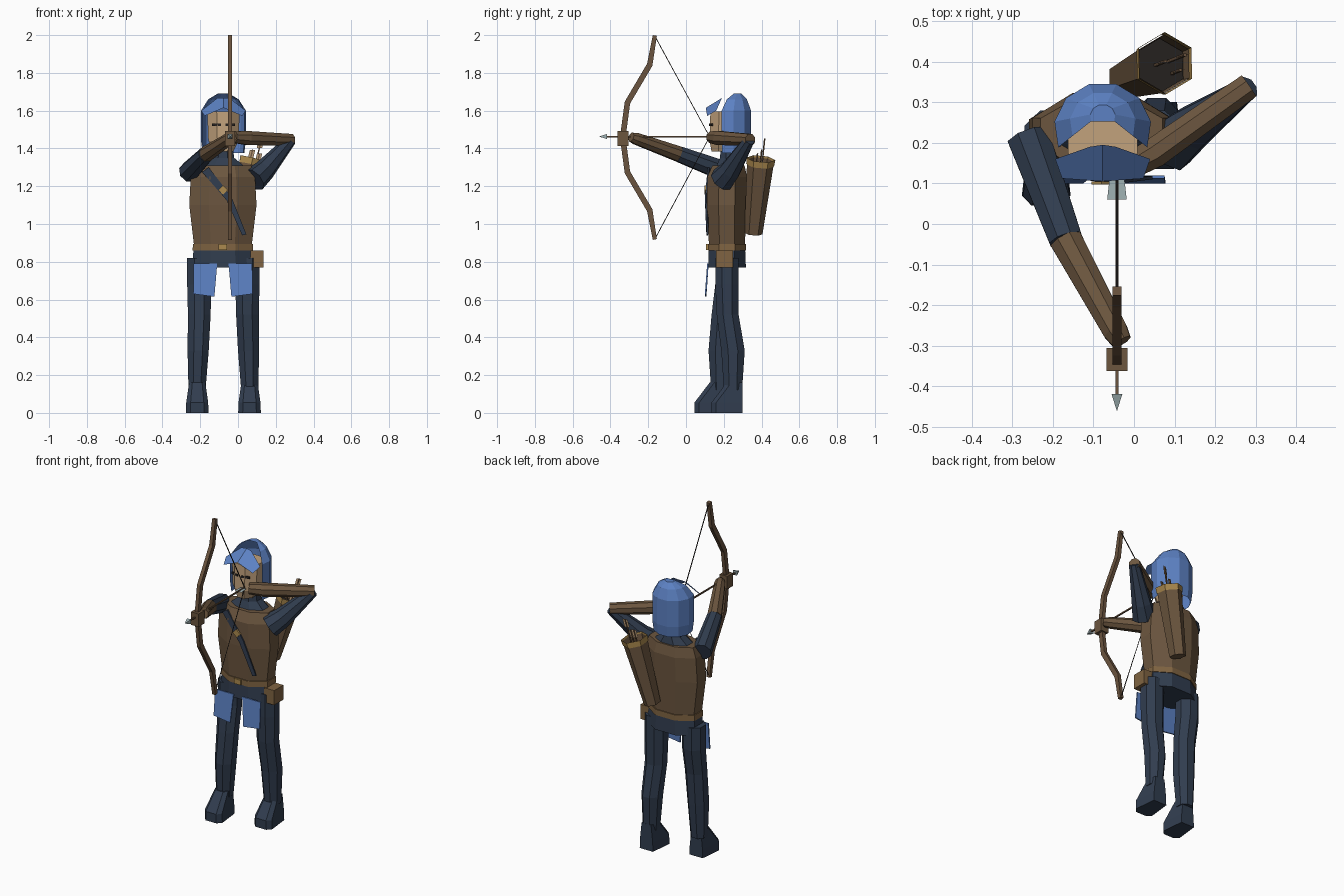
import bpy, math
from mathutils import Vector as V

if "Cube" in bpy.data.objects:
    bpy.data.objects.remove(bpy.data.objects["Cube"])


def mat(name, rgb):
    m = bpy.data.materials.new(name)
    lin = [((c / 255 + 0.055) / 1.055) ** 2.4 for c in rgb]
    m.diffuse_color = (*lin, 1)
    m.use_nodes = True
    m.node_tree.nodes["Principled BSDF"].inputs["Base Color"].default_value = m.diffuse_color
    return m


LEATHER = mat("leather brown", (108, 86, 63))
TAN = mat("belt tan", (128, 100, 66))
NAVY = mat("navy cloth", (49, 61, 79))
BLUE = mat("blue cloth", (92, 129, 195))
SKIN = mat("skin", (194, 162, 124))
METAL = mat("pale metal", (160, 178, 180))
GOLD = mat("gold", (172, 138, 78))
DARK = mat("dark", (38, 34, 32))
WOOD = mat("bow wood", (106, 83, 62))


def obj(name, verts, faces, m):
    me = bpy.data.meshes.new(name)
    me.from_pydata([tuple(v) for v in verts], [], faces)
    me.materials.append(m)
    me.validate()
    o = bpy.data.objects.new(name, me)
    bpy.context.collection.objects.link(o)
    return o


def loft(name, rings, m, caps=(True, True), closed=True):
    """Skin a list of equal-length rings of points."""
    n = len(rings[0])
    verts = [p for r in rings for p in r]
    faces = []
    for i in range(len(rings) - 1):
        for j in range(n if closed else n - 1):
            k = (j + 1) % n
            faces.append((i * n + j, i * n + k, (i + 1) * n + k, (i + 1) * n + j))
    if caps[0]:
        faces.append(tuple(reversed(range(n))))
    if caps[1]:
        faces.append(tuple(range(len(verts) - n, len(verts))))
    return obj(name, verts, faces, m)


def stack(name, rows, m, n=8, caps=(True, True)):
    """Vertical form; row = cx, cy, z, rx, ry measured to the flats."""
    f = 1 / math.cos(math.pi / n)
    rings = []
    for cx, cy, z, rx, ry in rows:
        a = [(j + 0.5) * math.tau / n for j in range(n)]
        rings.append([(cx + rx * f * math.cos(t), cy + ry * f * math.sin(t), z) for t in a])
    return loft(name, rings, m, caps)


def tube(name, pts, radii, m, n=8, caps=(True, True)):
    """Round-section limb through points."""
    pts = [V(p) for p in pts]
    rings = []
    for i, p in enumerate(pts):
        d = (pts[min(i + 1, len(pts) - 1)] - pts[max(i - 1, 0)]).normalized()
        ref = V((0, 0, 1)) if abs(d.z) < 0.9 else V((0, 1, 0))
        u = ref.cross(d).normalized()
        w = d.cross(u)
        a = [(j + 0.5) * math.tau / n for j in range(n)]
        rings.append([p + radii[i] * (math.cos(t) * u + math.sin(t) * w) for t in a])
    return loft(name, rings, m, caps)


def box(name, lo, hi, m):
    (a, b, c), (d, e, f) = lo, hi
    return loft(name, [[(a, b, z), (d, b, z), (d, e, z), (a, e, z)] for z in (c, f)], m)


def plate(name, pts, m, thick=0.008):
    """Thin flat panel from its outline, thickened towards the back."""
    return loft(name, [pts, [(x, y + thick, z) for x, y, z in pts]], m)


CX = -0.08

# Legs and boots, one foot forward
for side, x, s, dy in (("right", -0.205, -1, -0.045), ("left", 0.05, 1, 0.045)):
    stack(side + "_leg", [(x + s * 0.012, 0.215 + dy * 0.75, 0.12, 0.045, 0.048),
                          (x + s * 0.006, 0.215 + dy * 0.75, 0.33, 0.056, 0.062),
                          (x, 0.207 + dy * 0.3, 0.52, 0.060, 0.058),
                          (x, 0.217, 0.68, 0.064, 0.062),
                          (x, 0.217, 0.82, 0.064, 0.062)], NAVY)
    fx, fy = x + s * 0.011, 0.17 + dy
    rings = []
    for z, w, front, back in ((0, 0.060, -0.08, 0.085), (0.055, 0.058, -0.08, 0.085),
                              (0.16, 0.043, 0.0, 0.085)):
        rings.append([(fx - w, fy + front + 0.025, z), (fx - w * 0.6, fy + front, z),
                      (fx + w * 0.6, fy + front, z), (fx + w, fy + front + 0.025, z),
                      (fx + w * 0.75, fy + back, z), (fx - w * 0.75, fy + back, z)])
    loft(side + "_boot", rings, NAVY)

# Trunk: tunic hem, jerkin, shoulders, neck
stack("tunic_hem", [(CX, 0.217, 0.77, 0.163, 0.100), (CX, 0.217, 0.87, 0.155, 0.096)], NAVY)
stack("jerkin", [(CX, 0.217, 0.88, 0.152, 0.095), (CX, 0.215, 1.10, 0.178, 0.104),
                 (CX, 0.218, 1.25, 0.170, 0.105), (CX, 0.225, 1.31, 0.150, 0.085)], LEATHER)
stack("shoulder_cloth", [(CX, 0.23, 1.30, 0.120, 0.072), (CX, 0.235, 1.35, 0.06, 0.055),
                         (CX, 0.235, 1.42, 0.05, 0.05)], NAVY)
stack("belt", [(CX, 0.217, 0.86, 0.160, 0.101), (CX, 0.217, 0.895, 0.159, 0.101)], TAN)
box("belt_buckle", (CX - 0.022, 0.106, 0.862), (CX + 0.022, 0.12, 0.893), GOLD)
box("belt_pouch", (0.065, 0.16, 0.77), (0.135, 0.25, 0.86), TAN)

# Cloth flaps hanging from the belt
for side, s in (("right", -1), ("left", 1)):
    plate(side + "_flap", [(CX + s * 0.03, 0.112, 0.79), (CX + s * 0.155, 0.112, 0.79),
                           (CX + s * 0.157, 0.10, 0.63), (CX + s * 0.045, 0.10, 0.615)], BLUE)

# Chest strap with buckle
plate("chest_strap", [(-0.19, 0.118, 1.275), (-0.06, 0.100, 1.125), (0.022, 0.108, 0.94),
                      (0.045, 0.110, 0.945), (-0.035, 0.100, 1.145), (-0.155, 0.115, 1.30)], NAVY)
plate("strap_buckle", [(-0.105, 0.097, 1.18), (-0.078, 0.097, 1.155),
                       (-0.053, 0.097, 1.18), (-0.08, 0.097, 1.205)], GOLD)

# Head
HX = -0.077
stack("head", [(HX, 0.20, 1.385, 0.052, 0.065), (HX, 0.205, 1.44, 0.080, 0.080),
               (HX, 0.207, 1.595, 0.086, 0.078)], SKIN)
for side, s in (("right", -1), ("left", 1)):
    x0, x1 = sorted((HX + s * 0.012, HX + s * 0.06))
    plate(side + "_eye", [(x0, 0.122 + 0.012 * (s < 0), 1.518), (x1, 0.122 + 0.012 * (s > 0), 1.518),
                          (x1, 0.122 + 0.012 * (s > 0), 1.531), (x0, 0.122 + 0.012 * (s < 0), 1.531)], DARK)

# Hood, open at the face
rings = []
for z, k, cy in ((1.375, 0.93, 0.235), (1.44, 1.0, 0.235), (1.60, 1.0, 0.235),
                 (1.66, 0.68, 0.248), (1.69, 0.26, 0.265)):
    a = [math.radians(-24 + 228 * j / 7) for j in range(8)]
    rings.append([(HX + 0.120 * k * math.cos(t), cy + 0.114 * k * math.sin(t), z) for t in a])
loft("hood", rings, BLUE, (False, True), closed=False)

# Folded peak above the brow
peak = [(HX, 0.195, 1.668), (HX, 0.105, 1.615)]
for s in (-1, 1):
    peak += [(HX + s * 0.032, 0.19, 1.667), (HX + s * 0.117, 0.16, 1.60), (HX + s * 0.10, 0.112, 1.572)]
obj("hood_peak", peak, [(0, 2, 3, 4, 1), (0, 1, 7, 6, 5)], BLUE)

# Bow arm
tube("bow_upper_arm", [(-0.26, 0.215, 1.275), (-0.168, -0.038, 1.37)], [0.056, 0.044], NAVY)
tube("bow_forearm", [(-0.168, -0.038, 1.37), (-0.045, -0.265, 1.452), (-0.03, -0.29, 1.46)],
     [0.043, 0.033, 0.026], LEATHER)

# Drawing arm
tube("draw_upper_arm", [(0.085, 0.19, 1.235), (0.14, 0.235, 1.285), (0.28, 0.335, 1.445)],
     [0.068, 0.058, 0.030], NAVY)
tube("draw_forearm", [(0.283, 0.34, 1.445), (0.05, 0.175, 1.455), (-0.02, 0.135, 1.46)],
     [0.034, 0.040, 0.033], LEATHER)

# Bow limbs, grip and string
BX = -0.042
half = [(-0.335, 0.0), (-0.31, 0.185), (-0.192, 0.385), (-0.165, 0.54)]
bow = [(y, 1.458 - h) for y, h in reversed(half)] + [(y, 1.458 + h) for y, h in half[1:]]
rings = []
for i, (y, z) in enumerate(bow):
    a, b = bow[max(i - 1, 0)], bow[min(i + 1, len(bow) - 1)]
    d = V((b[0] - a[0], b[1] - a[1])).normalized()
    t = 0.015 if 0 < i < len(bow) - 1 else 0.011
    rings.append([(BX + sx * 0.011, y + sy * t * d.y, z - sy * t * d.x)
                  for sx, sy in ((-1, -1), (1, -1), (1, 1), (-1, 1))])
loft("bow", rings, WOOD)
box("bow_grip", (BX - 0.026, -0.362, 1.412), (BX + 0.026, -0.305, 1.492), LEATHER)
tube("bow_string", [(BX, -0.165, 1.995), (BX, 0.125, 1.462), (BX, -0.165, 0.92)],
     [0.003] * 3, DARK, 4)

# Nocked arrow
tube("arrow_shaft", [(BX, -0.42, 1.463), (BX, 0.12, 1.463)], [0.0055] * 2, WOOD, 4)
tube("arrow_head", [(BX, -0.46, 1.463), (BX, -0.418, 1.463)], [0.0005, 0.019], METAL, 4)
obj("arrow_fletching", [(BX - 0.024, 0.06, 1.463), (BX + 0.024, 0.06, 1.463),
                        (BX + 0.018, 0.115, 1.463), (BX - 0.018, 0.115, 1.463)], [(0, 1, 2, 3)], METAL)

# Quiver, leaning across the back, with spare arrows
low, top = V((-0.02, 0.357, 0.95)), V((0.075, 0.395, 1.335))
axis = (top - low).normalized()
tube("quiver", [low, top], [0.048, 0.072], LEATHER, 6, (True, False))
tube("quiver_rim", [top - axis * 0.025, top + axis * 0.01], [0.074, 0.077], GOLD, 6, (False, False))
tube("quiver_inside", [top - axis * 0.05, top - axis * 0.045], [0.067, 0.067], DARK, 6)
for i, (dx, dy, h) in enumerate(((-0.012, 0.0, 0.06), (0.022, 0.01, 0.12), (0.03, -0.02, 0.04))):
    p = top + V((dx, dy, 0))
    e = p + axis * h
    tube("spare_arrow_%d" % i, [p - axis * 0.1, e], [0.005] * 2, WOOD, 4)
    w = V((0.014, 0.004, 0))
    obj("spare_fletching_%d" % i, [e - w - axis * 0.05, e + w - axis * 0.05, e + w, e - w],
        [(0, 1, 2, 3)], SKIN)
